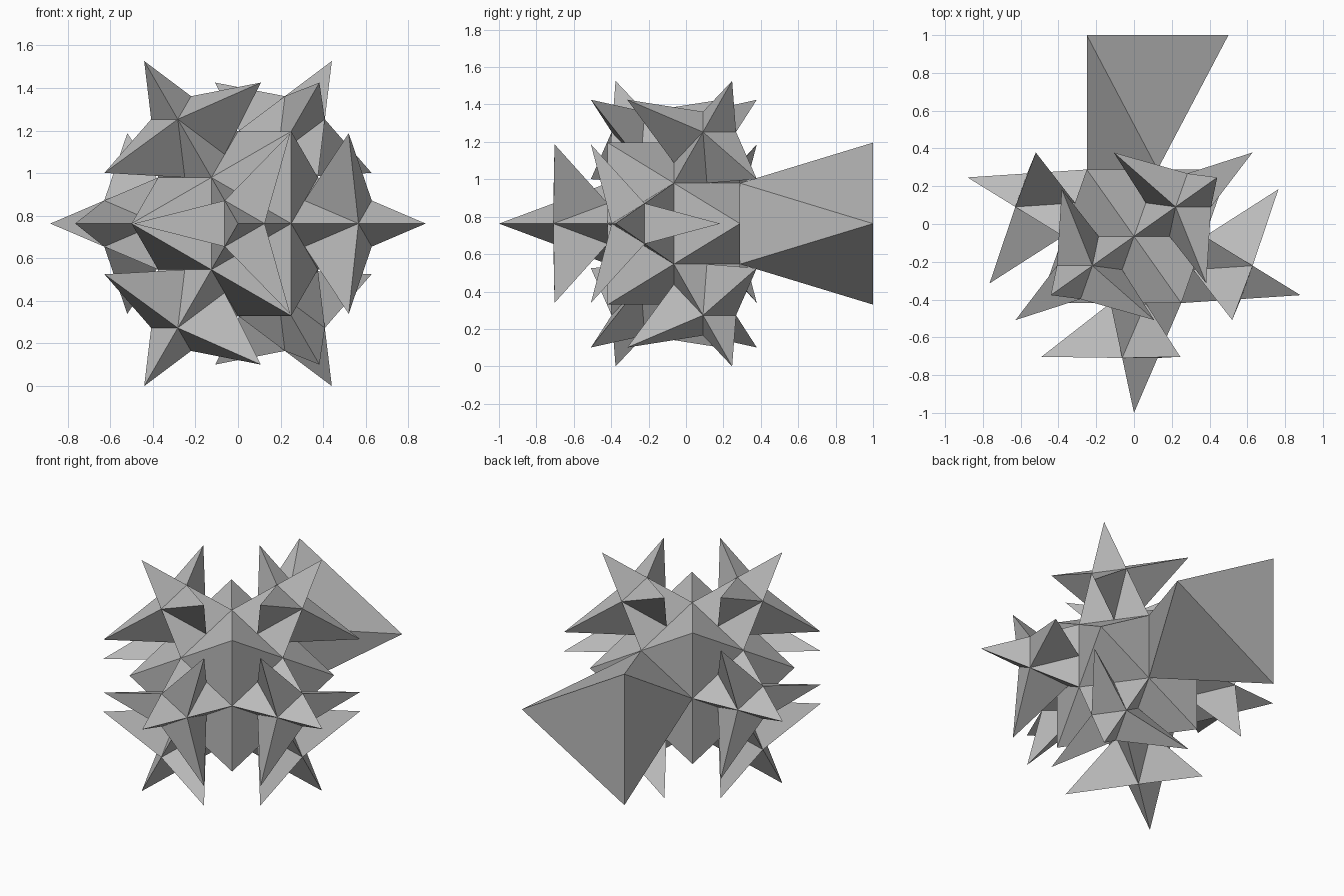
import bpy
import bmesh
from itertools import product
from math import sqrt
from mathutils import Vector

if "Cube" in bpy.data.objects:
    bpy.data.objects.remove(bpy.data.objects["Cube"], do_unlink=True)

CENTRE = Vector((0, -0.065, 0.763))
CORNER = 0.5 * sqrt(1.5)          # centre to core corner
ARM_HEIGHT, ARM, APEX = 0.638, 0.49, 0.935
FLARE_HEIGHT, FLARE_ARM = 1.065, 0.5

grey = bpy.data.materials.new("plain_grey")
grey.use_nodes = True
grey.diffuse_color = (0.5, 0.5, 0.5, 1)
grey.node_tree.nodes["Principled BSDF"].inputs["Base Color"].default_value = (0.5, 0.5, 0.5, 1)

# Core frame: an octahedron standing with one face towards the back
AXES = [Vector((sqrt(2 / 3), sqrt(1 / 3), 0)),
        Vector((-sqrt(1 / 6), sqrt(1 / 3), -sqrt(1 / 2))),
        Vector((-sqrt(1 / 6), sqrt(1 / 3), sqrt(1 / 2)))]
TURNS = [(0, 1, 2), (1, 2, 0), (2, 0, 1)]


def make_part(name, faces):
    """Build a flat-shaded object from a list of corner-point tuples."""
    bm = bmesh.new()
    for face in faces:
        bm.faces.new([bm.verts.new(CENTRE + p) for p in face])
    bmesh.ops.remove_doubles(bm, verts=bm.verts[:], dist=0.0001)
    mesh = bpy.data.meshes.new(name)
    bm.to_mesh(mesh)
    bm.free()
    mesh.materials.append(grey)
    bpy.context.collection.objects.link(bpy.data.objects.new(name, mesh))


def midpoints(p):
    """Middle of the edge opposite each corner of a triangle."""
    return [(p[j] + p[k]) / 2 for i, j, k in TURNS]


def ring(axis, corners, height, radius):
    """Three points at a height along the axis, turned towards the corners."""
    return [axis * height + (c - axis * c.dot(axis)).normalized() * radius
            for c in corners]


def star(axis, v, m):
    """Tall three-sided spike with a thin arm growing from each side."""
    tip = axis * APEX
    t = ring(axis, v, ARM_HEIGHT, ARM)
    n = midpoints(m)
    s = [(p + tip) / 2 for p in m]
    faces = []
    for i, j, k in TURNS:
        faces += [(m[j], n[i], s[j]), (n[i], m[k], s[k]),      # lower side
                  (s[j], n[i], t[i]), (n[i], s[k], t[i]),      # arm underside
                  (s[k], s[j], t[i]),                          # arm top
                  (s[j], s[k], tip)]                           # spike point
    return faces


def flare(axis, v, m):
    """Twisted flaring stem with a flat triangular end."""
    f = ring(axis, v, FLARE_HEIGHT, FLARE_ARM)
    faces = [tuple(f)]
    for i, j, k in TURNS:
        faces += [(m[j], m[k], f[i]), (m[k], f[j], f[i])]
    return faces


# Each core face keeps its three corner triangles and carries a star or the flare
core = []
count = 0
for signs in product((1, -1), repeat=3):
    v = [a * s * CORNER for a, s in zip(AXES, signs)]
    if signs[0] * signs[1] * signs[2] < 0:
        v.reverse()
    m = midpoints(v)
    axis = (v[0] + v[1] + v[2]).normalized()
    core += [(v[i], m[k], m[j]) for i, j, k in TURNS]
    if min(signs) > 0:
        make_part("back_flare", flare(axis, v, m))
    else:
        count += 1
        make_part(f"spiked_star_{count}", star(axis, v, m))
make_part("core", core)
